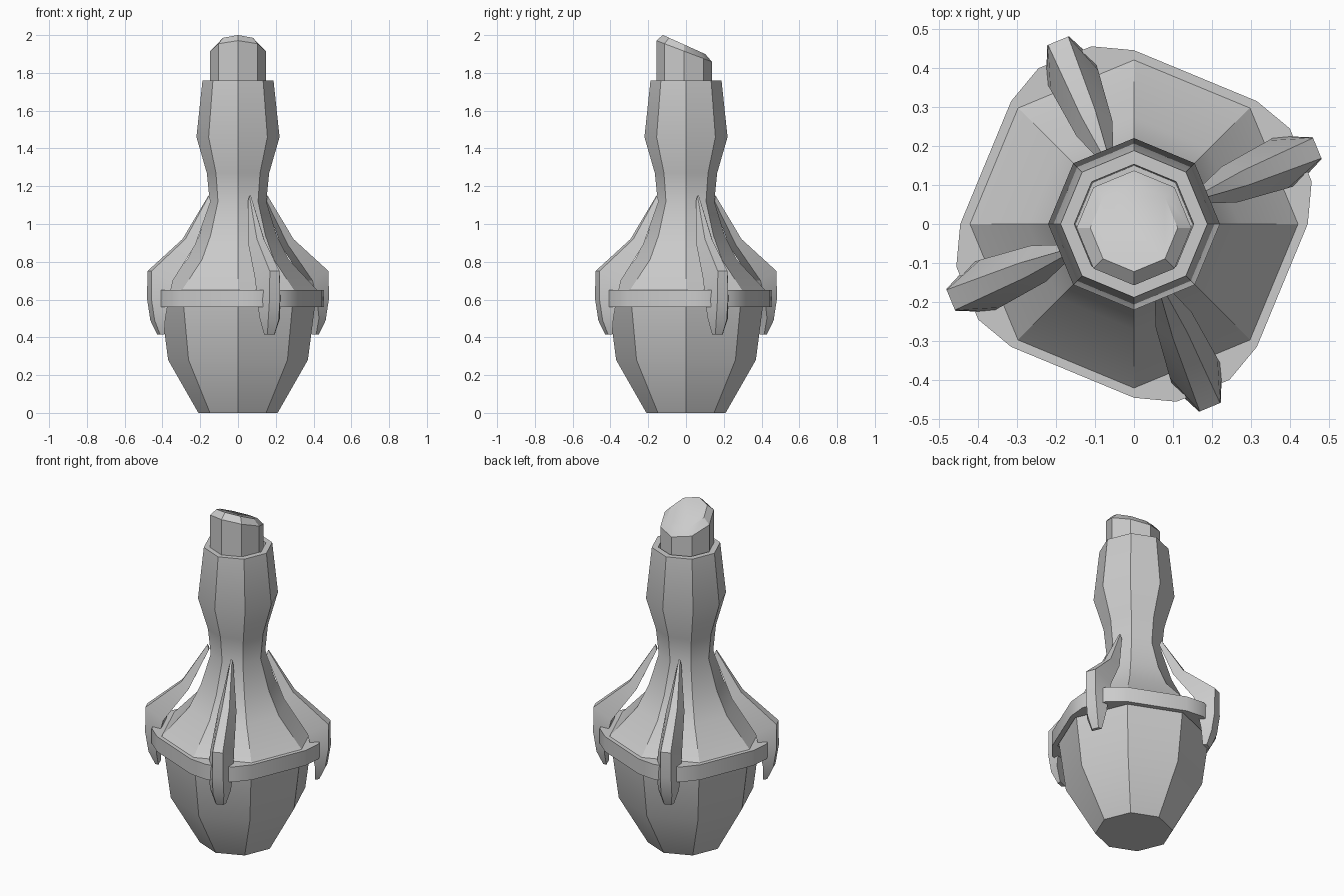
import bpy, bmesh
from math import radians, cos, sin, pi

if "Cube" in bpy.data.objects:
    bpy.data.objects.remove(bpy.data.objects["Cube"])


def make(name, loops, cap_start=True, cap_end=True, closed=False, smooth=30):
    """Skin a list of equally long vertex loops into one object."""
    bm = bmesh.new()
    rings = [[bm.verts.new(p) for p in loop] for loop in loops]
    n = len(rings[0])
    pairs = list(zip(rings, rings[1:]))
    if closed:
        pairs.append((rings[-1], rings[0]))
    for a, b in pairs:
        for i in range(n):
            j = (i + 1) % n
            bm.faces.new((a[i], a[j], b[j], b[i]))
    if not closed:
        if cap_start:
            bm.faces.new(rings[0][::-1])
        if cap_end:
            bm.faces.new(rings[-1])
    bmesh.ops.recalc_face_normals(bm, faces=bm.faces)
    me = bpy.data.meshes.new(name)
    bm.to_mesh(me)
    bm.free()
    ob = bpy.data.objects.new(name, me)
    bpy.context.collection.objects.link(ob)
    bpy.ops.object.select_all(action='DESELECT')
    ob.select_set(True)
    bpy.context.view_layer.objects.active = ob
    bpy.ops.object.shade_smooth_by_angle(angle=radians(smooth))
    return ob


def polar(r, deg, z):
    return (r * cos(radians(deg)), r * sin(radians(deg)), z)


def octagon(r, z):
    return [polar(r, 45 * i, z) for i in range(8)]


# Octagonal bottle with a recessed mouth
profile = [(0.21, 0), (0.37, 0.28), (0.405, 0.55), (0.42, 0.65), (0.27, 0.81),
           (0.205, 0.94), (0.15, 1.12), (0.165, 1.27), (0.22, 1.46),
           (0.188, 1.76), (0.153, 1.76), (0.15, 1.68)]
make("bottle", [octagon(r, z) for r, z in profile])

# Cork with a slanted, chamfered top
def slanted(r, z, slope):
    return [(x, y - 0.01, z - slope * y) for x, y, _ in octagon(r, 0)]

make("cork", [slanted(0.147, 1.66, 0), slanted(0.147, 1.915, 0.38),
              slanted(0.112, 1.95, 0.45)])

# Band around the shoulder, swelling out where each claw crosses it
claw_angles = [22.5 + 90 * k for k in range(4)]
spots = [(a + d, ro, ri) for a in claw_angles
         for d, ro, ri in ((-22.5, 0.445, 0.415), (-9, 0.468, 0.388),
                           (9, 0.468, 0.388), (22.5, 0.445, 0.415))]
make("band", [[polar(ro, a, 0.56), polar(ro, a, 0.65),
               polar(ri, a, 0.65), polar(ri, a, 0.56)] for a, ro, ri in spots],
     closed=True)

# Four claws: outer (r, z, half width) and inner (r, z, half width) sections
sections = [((0.168, 1.15, 0.004), (0.160, 1.12, 0.01)),
            ((0.31, 0.92, 0.02), (0.265, 0.89, 0.05)),
            ((0.508, 0.75, 0.028), (0.40, 0.70, 0.066)),
            ((0.508, 0.60, 0.03), (0.425, 0.60, 0.068)),
            ((0.49, 0.49, 0.03), (0.44, 0.50, 0.058)),
            ((0.455, 0.415, 0.02), (0.435, 0.415, 0.03))]
for k, a in enumerate(claw_angles):
    c, s = cos(radians(a)), sin(radians(a))
    loops = []
    for (ro, zo, wo), (ri, zi, wi) in sections:
        quad = [(ro, -wo, zo), (ro, wo, zo), (ri, wi, zi), (ri, -wi, zi)]
        loops.append([(r * c - w * s, r * s + w * c, z) for r, w, z in quad])
    make(f"claw_{k + 1}", loops, smooth=20)
